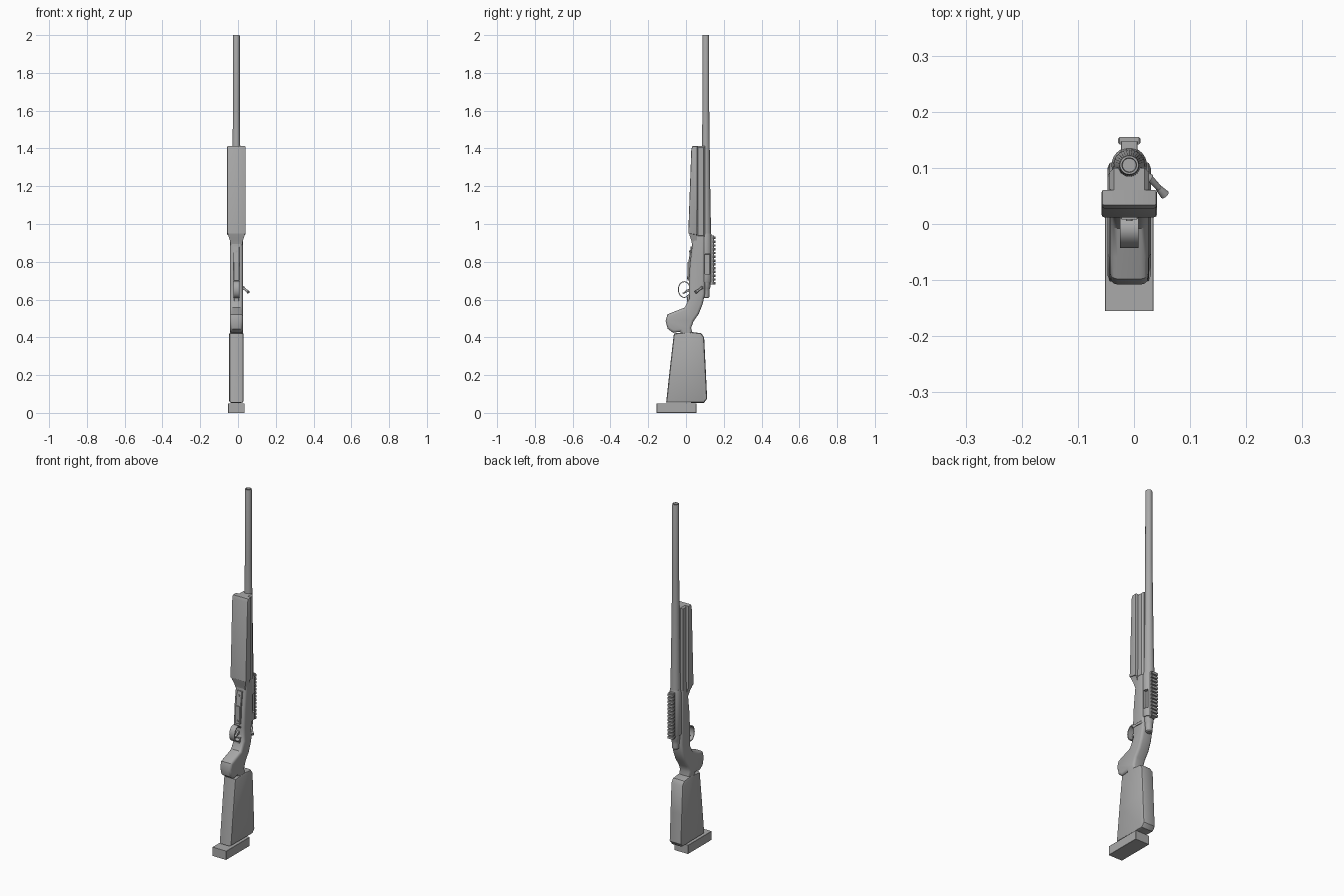
import bpy, bmesh, math
from mathutils import Vector

cube = bpy.data.objects.get("Cube")
if cube:
    bpy.data.objects.remove(cube, do_unlink=True)

CX, CY = -0.0085, 0.105          # barrel axis
PARTS = []

grey = bpy.data.materials.new("plain_grey")
grey.use_nodes = True
grey.diffuse_color = (0.4, 0.4, 0.4, 1)
grey.node_tree.nodes["Principled BSDF"].inputs["Base Color"].default_value = (0.4, 0.4, 0.4, 1)


def finish(name, bm):
    bmesh.ops.recalc_face_normals(bm, faces=bm.faces)
    mesh = bpy.data.meshes.new(name)
    bm.to_mesh(mesh)
    bm.free()
    mesh.materials.append(grey)
    ob = bpy.data.objects.new(name, mesh)
    bpy.context.collection.objects.link(ob)
    PARTS.append(ob)
    return ob


def skin(bm, rings):
    """Bridge a list of vertex rings and cap both ends."""
    n = len(rings[0])
    for a, b in zip(rings, rings[1:]):
        for i in range(n):
            j = (i + 1) % n
            bm.faces.new((a[i], a[j], b[j], b[i]))
    bm.faces.new(rings[0])
    bm.faces.new(rings[-1])


def inset(points, d):
    """Move a closed counterclockwise outline inward by d."""
    out = []
    for i, p in enumerate(points):
        p = Vector(p)
        e1 = (p - Vector(points[i - 1])).normalized()
        e2 = (Vector(points[(i + 1) % len(points)]) - p).normalized()
        n1, n2 = Vector((-e1.y, e1.x)), Vector((-e2.y, e2.x))
        out.append(p + (n1 + n2) * d / max(0.5, 1 + n1.dot(n2)))
    return out


def prism(name, points, half, edge, steps=1, centre=CX):
    """Side outline (y, z) given width along x, with rounded rims."""
    turns = [math.pi / 2 * k / steps for k in range(steps + 1)]
    layers = [(-half + edge * (1 - math.sin(t)), edge * (1 - math.cos(t))) for t in reversed(turns)]
    layers += [(-x, d) for x, d in reversed(layers)]
    bm = bmesh.new()
    rings = []
    for x, d in layers:
        rings.append([bm.verts.new((centre + x, y, z)) for y, z in inset(points, d)])
    skin(bm, rings)
    return finish(name, bm)


def box(name, x, y, z, edge=0.002):
    pts = [(y[0], z[0]), (y[1], z[0]), (y[1], z[1]), (y[0], z[1])]
    return prism(name, pts, (x[1] - x[0]) / 2, edge, 1, (x[0] + x[1]) / 2)


def lathe(name, profile, x=CX, y=CY, sides=32):
    """Round part from (radius, height) pairs."""
    bm = bmesh.new()
    rings = []
    for r, z in profile:
        angles = [2 * math.pi * k / sides for k in range(sides)]
        rings.append([bm.verts.new((x + r * math.cos(a), y + r * math.sin(a), z)) for a in angles])
    skin(bm, rings)
    return finish(name, bm)


def rod(name, start, end, r1, r2):
    start, end = Vector(start), Vector(end)
    d = end - start
    bm = bmesh.new()
    bmesh.ops.create_cone(bm, cap_ends=True, segments=16, radius1=r1, radius2=r2, depth=d.length)
    ob = finish(name, bm)
    ob.location = (start + end) / 2
    ob.rotation_euler = d.to_track_quat('Z', 'Y').to_euler()
    return ob


# Stock body, wrist and pistol grip in one outline
stock = [(.03, .99), (.032, .88), (.021, .79), (.015, .68), (.018, .605), (-.008, .557),
         (-.06, .537), (-.098, .522), (-.108, .487), (-.097, .445), (-.068, .424),
         (-.03, .43), (-.02, .4), (.04, .4), (.027, .45), (.04, .485),
         (.068, .525), (.088, .575), (.1, .63), (.1, .99)]
prism("stock_and_grip", stock, .0345, .014, 3)

# Butt with chamfered edges, and the foot plate
butt = [(-.064, .421), (-.085, .24), (-.105, .055), (.095, .053), (.112, .075),
        (.104, .24), (.096, .4), (.08, .422), (.03, .428)]
prism("butt", butt, .0385, .012, 2)
box("butt_plate", (-.052, .035), (-.155, .055), (0, .05), .001)

# Forend: wide slanted slab, narrower upper half, flare into the stock
prism("forend_lower", [(.012, .95), (.059, .942), (.061, 1.412), (.034, 1.412), (.028, 1.395)],
      .0495, .005, 2)
box("forend_upper", (CX - .0355, CX + .0355), (.055, .1), (.93, 1.412), .008)

bm = bmesh.new()
flare = []
for z, half, front in ((.955, .047, .015), (.935, .042, .02), (.915, .035, .027), (.89, .03, .033)):
    flare.append([bm.verts.new((CX + s * half, y, z)) for s, y in
                  ((-1, front), (1, front), (1, .058), (-1, .058))])
skin(bm, flare)
finish("forend_flare", bm)

# Tapered barrel with a shallow muzzle recess
lathe("barrel", [(.028, .93), (.0275, .97), (.0245, 1.1), (.0205, 1.41),
                 (.018, 1.6), (.0178, 1.995), (.0165, 2), (.013, 2), (.012, 1.99)])

# Receiver with an ejection port cut in its left side
receiver = lathe("receiver", [(.029, .69), (.0315, .695), (.0315, .93), (.028, .95)])
cutter = box("port_cutter", (.006, .06), (.1, .126), (.735, .84), 0.001)
cut = receiver.modifiers.new("ejection_port", 'BOOLEAN')
cut.object = cutter
cut.operation = 'DIFFERENCE'
cut.solver = 'EXACT'
bpy.context.view_layer.objects.active = receiver
bpy.ops.object.modifier_apply(modifier=cut.name)
PARTS.remove(cutter)
bpy.data.objects.remove(cutter, do_unlink=True)

# Bolt, shroud and bent handle
lathe("bolt_shroud", [(.012, .607), (.018, .612), (.02, .64), (.021, .66), (.024, .665), (.024, .7)])
rod("bolt_handle_root", (CX, .102, .667), (.03, .08, .662), .01, .008)
rod("bolt_handle_arm", (.026, .084, .663), (.048, .06, .645), .0065, .005)
rod("bolt_knob", (.044, .064, .648), (.055, .052, .639), .006, .0085)

# Sight rail with evenly spaced teeth
box("rail_base", (CX - .015, CX + .015), (.128, .147), (.68, .94), .001)
teeth = 13
for k in range(teeth):
    z = .68 + k * .02
    box(f"rail_tooth_{k + 1}", (CX - .02, CX + .02), (.142, .155), (z, z + .0125), .003)

# Floor plate, tang and screws under the action
box("floor_plate", (CX - .0165, CX + .0165), (.008, .04), (.7, .8), .003)
prism("floor_plate_front", [(.012, .795), (.04, .795), (.04, .88), (.025, .88)], .0165, .002)
box("guard_tang", (CX - .013, CX + .013), (.006, .03), (.59, .625), .003)
for k, z in enumerate((.715, .855)):
    y = .008 if z < .8 else .02
    rod(f"action_screw_{k + 1}", (CX, y + .01, z), (CX, y - .003, z), .006, .006)

# Trigger guard band
bm = bmesh.new()
loops = []
for half, ry, rz in ((.0165, .034, .044), (-.0165, .034, .044), (-.0165, .029, .039), (.0165, .029, .039)):
    loops.append([bm.verts.new((CX + half, -.009 + ry * math.cos(a), .653 + rz * math.sin(a)))
                  for a in [2 * math.pi * k / 32 for k in range(32)]])
for a, b in zip(loops, loops[1:] + loops[:1]):
    for i in range(32):
        j = (i + 1) % 32
        bm.faces.new((a[i], a[j], b[j], b[i]))
finish("trigger_guard", bm)

# Trigger
prism("trigger", [(.025, .645), (.025, .66), (.004, .652), (-.012, .636), (-.02, .638),
                  (-.016, .629), (.004, .638)], .006, .001)

# Smooth round surfaces, keep edges sharp
bpy.ops.object.select_all(action='DESELECT')
for ob in PARTS:
    ob.select_set(True)
bpy.context.view_layer.objects.active = PARTS[0]
bpy.ops.object.shade_smooth_by_angle(angle=math.radians(35))
